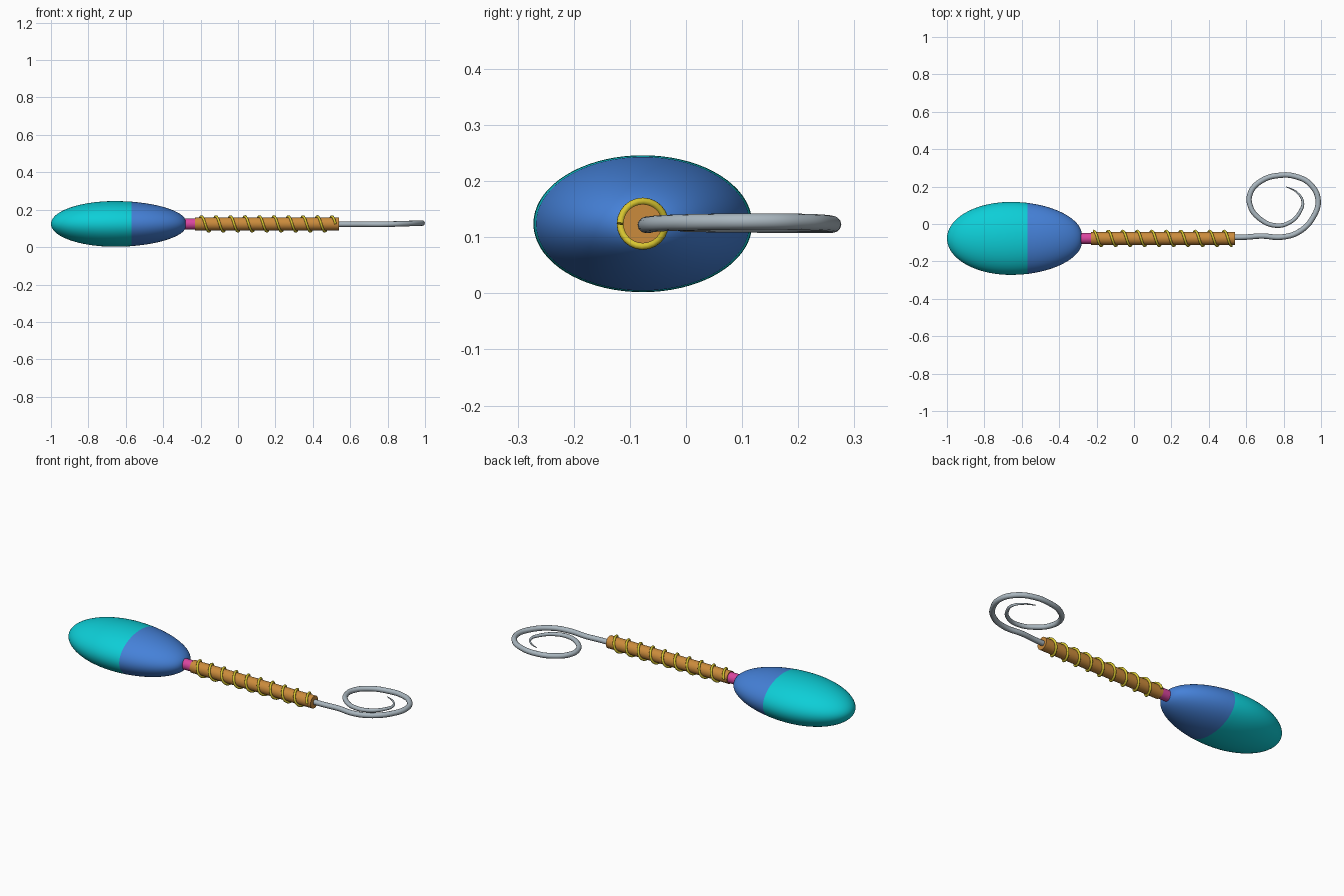
import bpy, bmesh, math
from mathutils import Vector

if "Cube" in bpy.data.objects:
    bpy.data.objects.remove(bpy.data.objects["Cube"])

AXIS_Y, AXIS_Z = -0.077, 0.124


def material(name, rgb):
    m = bpy.data.materials.new(name)
    m.use_nodes = True
    m.diffuse_color = (*rgb, 1)
    bsdf = m.node_tree.nodes["Principled BSDF"]
    bsdf.inputs["Base Color"].default_value = (*rgb, 1)
    bsdf.inputs["Roughness"].default_value = 0.5
    return m


teal = material("teal", (0.004, 0.62, 0.68))
blue = material("blue", (0.06, 0.22, 0.69))
pink = material("pink", (0.7, 0.06, 0.35))
orange = material("orange", (0.6, 0.26, 0.045))
yellow = material("yellow", (0.68, 0.56, 0.03))
steel = material("steel", (0.4, 0.47, 0.52))


def lathe(name, profile, mats, width=1.0, height=1.0, sides=64):
    """Turn (x, radius) points around the long axis; zero radius closes an end."""
    bm = bmesh.new()
    rings = []
    for x, r in profile:
        count = sides if r > 0 else 1
        rings.append([bm.verts.new((x, r * width * math.cos(2 * math.pi * i / sides),
                                    r * height * math.sin(2 * math.pi * i / sides)))
                      for i in range(count)])
    for a, b in zip(rings, rings[1:]):
        for i in range(sides):
            j = (i + 1) % sides
            corners = [a[i % len(a)], a[j % len(a)], b[j % len(b)], b[i % len(b)]]
            bm.faces.new(list(dict.fromkeys(corners)))
    bmesh.ops.recalc_face_normals(bm, faces=bm.faces)
    me = bpy.data.meshes.new(name)
    bm.to_mesh(me)
    bm.free()
    for m in mats:
        me.materials.append(m)
    ob = bpy.data.objects.new(name, me)
    ob.location = (0, AXIS_Y, AXIS_Z)
    bpy.context.collection.objects.link(ob)
    bpy.ops.object.select_all(action="DESELECT")
    bpy.context.view_layer.objects.active = ob
    ob.select_set(True)
    bpy.ops.object.shade_smooth_by_angle(angle=math.radians(35))
    return ob


def wire(name, points, radius, mat, taper=None, kind="NURBS"):
    """Round wire along a path, with optional radius factors."""
    cu = bpy.data.curves.new(name, "CURVE")
    cu.dimensions = "3D"
    cu.bevel_depth = radius
    cu.bevel_resolution = 4
    cu.use_fill_caps = True
    cu.resolution_u = 8
    sp = cu.splines.new("BEZIER" if kind == "BEZIER" else "POLY")
    pts = sp.bezier_points if kind == "BEZIER" else sp.points
    pts.add(len(points) - 1)
    for i, (p, co) in enumerate(zip(pts, points)):
        if kind == "BEZIER":
            p.co = co
            p.handle_left_type = p.handle_right_type = "AUTO"
        else:
            p.co = (*co, 1)
        p.radius = taper[i] if taper else 1
    sp.use_smooth = True
    cu.materials.append(mat)
    ob = bpy.data.objects.new(name, cu)
    bpy.context.collection.objects.link(ob)
    return ob


# Egg-shaped flattened body: rounded back half, tapering front half
profile = [(-0.66 - 0.34 * math.cos(t * math.pi / 48), math.sin(t * math.pi / 48))
           for t in range(25)]
profile[0] = (-1, 0)
for i in range(1, 29):
    s = i / 28 * math.pi / 2
    profile.append((-0.66 + 0.38 * math.sin(s), 0.14 + 0.86 * math.cos(s) ** 1.12))
SPLIT = -0.57
k = min(range(len(profile)), key=lambda i: abs(profile[i][0] - SPLIT))
profile[k] = (SPLIT, profile[k][1])
profile.append((-0.28, 0))
body = lathe("body", profile, [teal, blue], 0.195, 0.122, 72)
for f in body.data.polygons:
    f.material_index = 1 if f.center.x > SPLIT else 0

# Collar and handle rod
lathe("collar", [(-0.3, 0), (-0.3, 0.03), (-0.225, 0.03), (-0.225, 0)], [pink], sides=32)
lathe("handle_rod", [(-0.23, 0), (-0.23, 0.035), (0.54, 0.035), (0.54, 0)], [orange], sides=32)

# Wire thread wound around the rod
STEPS, TURNS, PITCH = 24, 9.5, 0.0775
coil = []
for i in range(int(STEPS * TURNS) + 1):
    turn = i / STEPS - 0.25
    a = 2 * math.pi * turn
    coil.append((-0.195 + PITCH * turn,
                 AXIS_Y - 0.04 * math.sin(a), AXIS_Z + 0.04 * math.cos(a)))
wire("coiled_thread", coil, 0.0065, yellow)

# Curled hook ending in a fine tip
path = [(0.52, -0.072), (0.6, -0.07), (0.68, -0.064), (0.79, -0.07), (0.885, -0.04),
        (0.96, 0.04), (0.984, 0.13), (0.945, 0.21), (0.868, 0.253), (0.777, 0.26),
        (0.68, 0.23), (0.622, 0.165), (0.622, 0.095), (0.67, 0.03), (0.755, -0.008),
        (0.835, 0.01), (0.89, 0.07), (0.902, 0.12), (0.87, 0.17), (0.812, 0.2)]
hook, taper = [], []
for i, (x, y) in enumerate(path):
    hook.append((x, y, 0.122 + 0.006 * math.sin(max(0, min(i - 3, 6)) / 6 * math.pi)))
    taper.append(1 if i < 11 else max(0.15, 1 - ((i - 10) / 9) ** 2 * 0.85))
wire("curled_hook", hook, 0.0145, steel, taper, "BEZIER")
